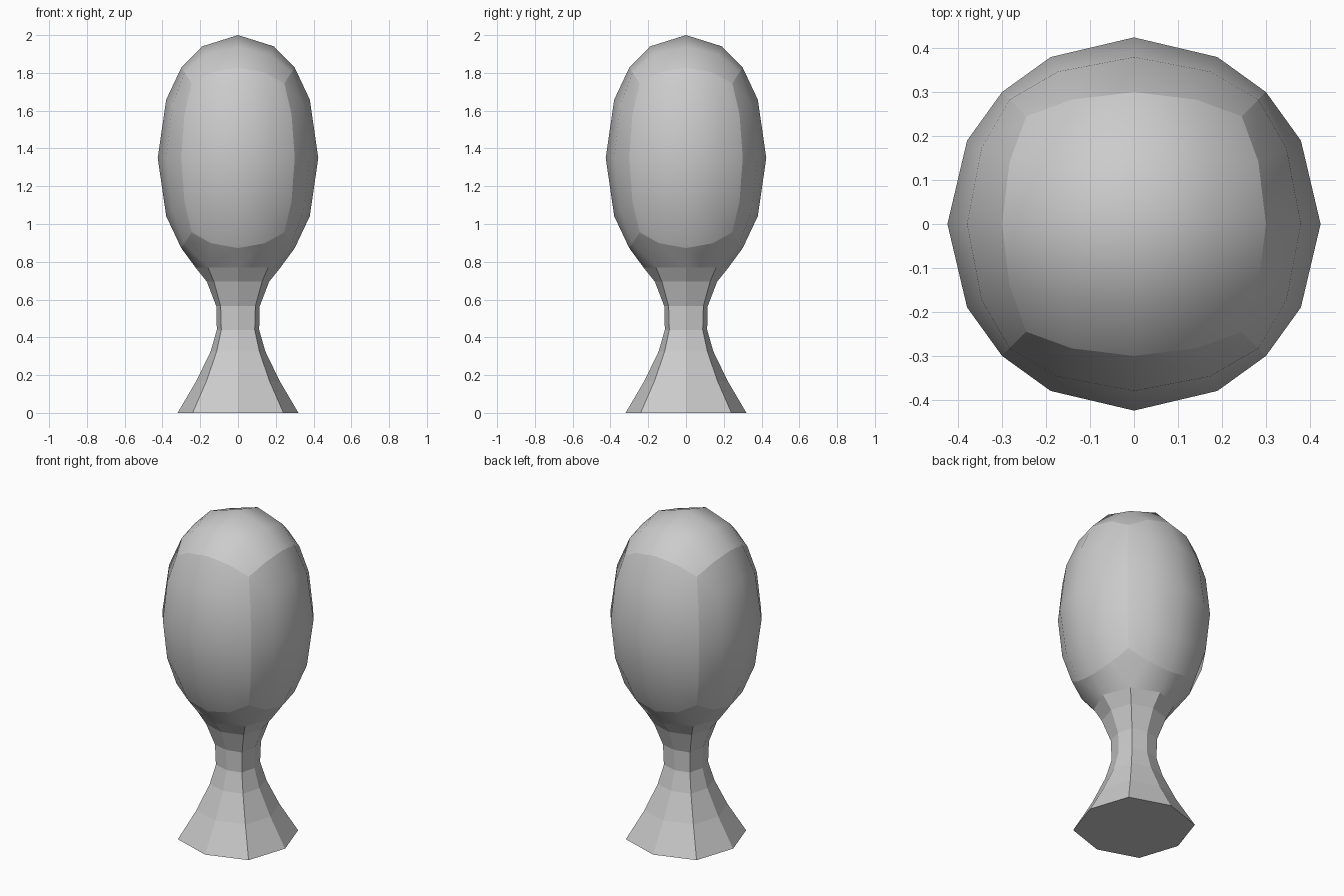
import bpy, bmesh, math

if "Cube" in bpy.data.objects:
    bpy.data.objects.remove(bpy.data.objects["Cube"])

NECK_R, NECK_Z = 0.225, 0.77


def finish(bm, name):
    bmesh.ops.recalc_face_normals(bm, faces=bm.faces)
    mesh = bpy.data.meshes.new(name)
    bm.to_mesh(mesh)
    bm.free()
    obj = bpy.data.objects.new(name, mesh)
    bpy.context.collection.objects.link(obj)
    return obj


# Egg-shaped bulb: a spherified cube, smooth patches with sharp cube edges
bm = bmesh.new()
bmesh.ops.create_cube(bm, size=2)
bmesh.ops.subdivide_edges(bm, edges=bm.edges[:], cuts=3, use_grid_fill=True)
bm.normal_update()
for f in bm.faces:
    f.smooth = True
for e in bm.edges:
    e.smooth = e.calc_face_angle(0) < 0.5

# Open the underside where the stem joins
hole = [f for f in bm.faces
        if f.calc_center_median().z < -0.99
        and max(abs(f.calc_center_median().x), abs(f.calc_center_median().y)) < 0.5]
bmesh.ops.delete(bm, geom=hole, context='FACES')
for v in bm.verts:
    neck = v.co.z < -0.99 and max(abs(v.co.x), abs(v.co.y)) < 0.6
    n = v.co.normalized()
    if neck:
        a = math.atan2(n.y, n.x)
        v.co = (NECK_R * math.cos(a), NECK_R * math.sin(a), NECK_Z)
    else:
        v.co = (n.x * 0.425, n.y * 0.425, 1.35 + 0.70 * n.z - 0.05 * n.z ** 3)
finish(bm, "bulb")

# Flared eight-sided stem: (mid radius, corner radius, height)
profile = [(NECK_R, NECK_R, NECK_Z), (0.165, 0.18, 0.695), (0.115, 0.13, 0.565),
           (0.112, 0.125, 0.44), (0.145, 0.16, 0.325), (0.22, 0.235, 0.17),
           (0.32, 0.34, 0.005)]
bm = bmesh.new()
rings = []
for mid, corner, z in profile:
    ring = []
    for i in range(8):
        r, a = (corner if i % 2 else mid), i * math.pi / 4
        ring.append(bm.verts.new((r * math.cos(a), r * math.sin(a), z)))
    rings.append(ring)
for upper, lower in zip(rings, rings[1:]):
    for i in range(8):
        j = (i + 1) % 8
        bm.faces.new((upper[i], lower[i], lower[j], upper[j]))
for v in rings[-1]:
    v.co.z = 0.0
bm.faces.new(rings[-1])
finish(bm, "stem")
